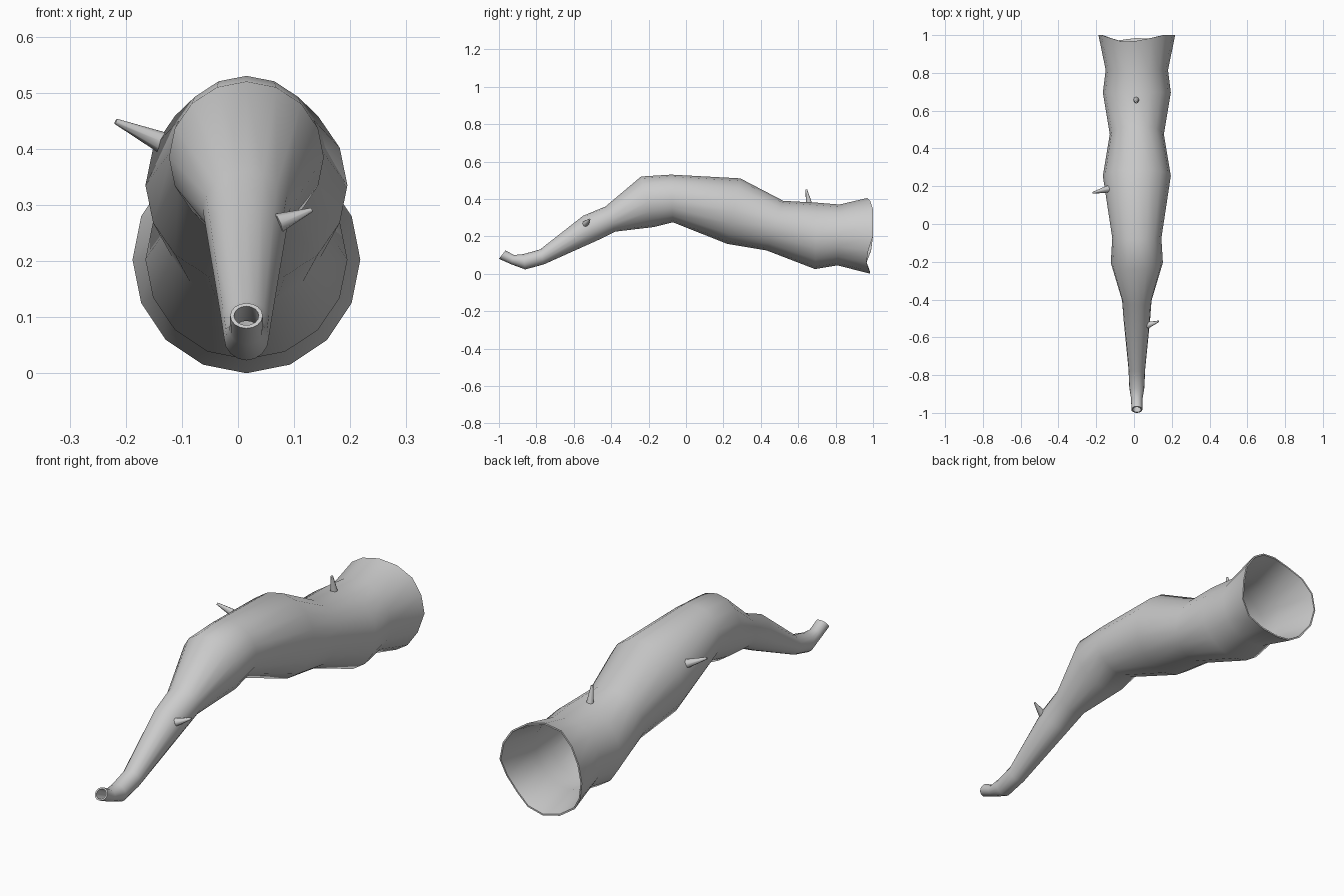
import bpy, bmesh, math
from mathutils import Vector

if "Cube" in bpy.data.objects:
    bpy.data.objects.remove(bpy.data.objects["Cube"])

SIDES = 16
CX = 0.015

# Bark rings: top (y, z), bottom (y, z), half width
RINGS = [
    ((-0.965, 0.125), (-1.00, 0.08), 0.029),
    ((-0.92, 0.10), (-0.935, 0.051), 0.030),
    ((-0.87, 0.105), (-0.86, 0.023), 0.040),
    ((-0.78, 0.13), (-0.76, 0.05), 0.044),
    ((-0.55, 0.31), (-0.47, 0.18), 0.070),
    ((-0.43, 0.36), (-0.38, 0.225), 0.078),
    ((-0.24, 0.52), (-0.17, 0.25), 0.138),
    ((-0.08, 0.53), (-0.07, 0.275), 0.130),
    ((0.29, 0.51), (0.22, 0.16), 0.180),
    ((0.52, 0.39), (0.43, 0.125), 0.143),
    ((0.70, 0.38), (0.69, 0.025), 0.180),
    ((0.82, 0.37), (0.81, 0.045), 0.165),
    ((0.98, 0.405), (0.98, 0.0), 0.203),
]
# Ragged broken end, y per vertex starting at +x
RAGGED = [1, 1, 1, .985, .97, .965, .985, 1, 1, .99, .965, .975, .985, .98, .965, .975]


def finish(bm, name, angle):
    bmesh.ops.recalc_face_normals(bm, faces=bm.faces)
    mesh = bpy.data.meshes.new(name)
    bm.to_mesh(mesh)
    bm.free()
    ob = bpy.data.objects.new(name, mesh)
    bpy.context.collection.objects.link(ob)
    bpy.ops.object.select_all(action='DESELECT')
    bpy.context.view_layer.objects.active = ob
    ob.select_set(True)
    bpy.ops.object.shade_smooth_by_angle(angle=math.radians(angle))
    return ob


def loft(bm, rings):
    for a, b in zip(rings, rings[1:]):
        n = len(a)
        for i in range(n):
            bm.faces.new((a[i], a[(i + 1) % n], b[(i + 1) % n], b[i]))


# Hollow log: outer bark and inner wall joined by a thin rim at each end
def log_rings(bm, inset):
    rings = []
    for k, (top, bot, hw) in enumerate(RINGS):
        t, b = Vector((CX, *top)), Vector((CX, *bot))
        mid, up = (t + b) / 2, (t - b) / 2
        up *= (up.length - inset) / up.length
        ring = []
        for i in range(SIDES):
            a = math.tau * i / SIDES
            p = mid + up * math.sin(a) + Vector(((hw - inset) * math.cos(a), 0, 0))
            if k == len(RINGS) - 1:
                p.y = RAGGED[i]
            ring.append(bm.verts.new(p))
        rings.append(ring)
    return rings


bm = bmesh.new()
outer, inner = log_rings(bm, 0), log_rings(bm, 0.007)
loft(bm, outer + inner[::-1] + outer[:1])
finish(bm, "hollow_log", 50)


# Broken twig stubs: tapered, sunk a little into the bark
def twig(name, base, tip, r0, r1, sides=8):
    base, tip = Vector(base), Vector(tip)
    axis = tip - base
    base -= axis.normalized() * 0.02
    bm = bmesh.new()
    bmesh.ops.create_cone(bm, cap_ends=True, segments=sides, radius1=r0,
                          radius2=r1, depth=(tip - base).length)
    ob = finish(bm, name, 50)
    ob.location = (base + tip) / 2
    ob.rotation_euler = axis.to_track_quat('Z', 'Y').to_euler()


twig("twig_left", (-0.137, 0.185, 0.412), (-0.218, 0.165, 0.449), 0.022, 0.005)
twig("twig_right", (0.088, -0.53, 0.274), (0.131, -0.515, 0.291), 0.018, 0.004)
twig("twig_top", (0.012, 0.657, 0.38), (0.012, 0.643, 0.45), 0.018, 0.005)
